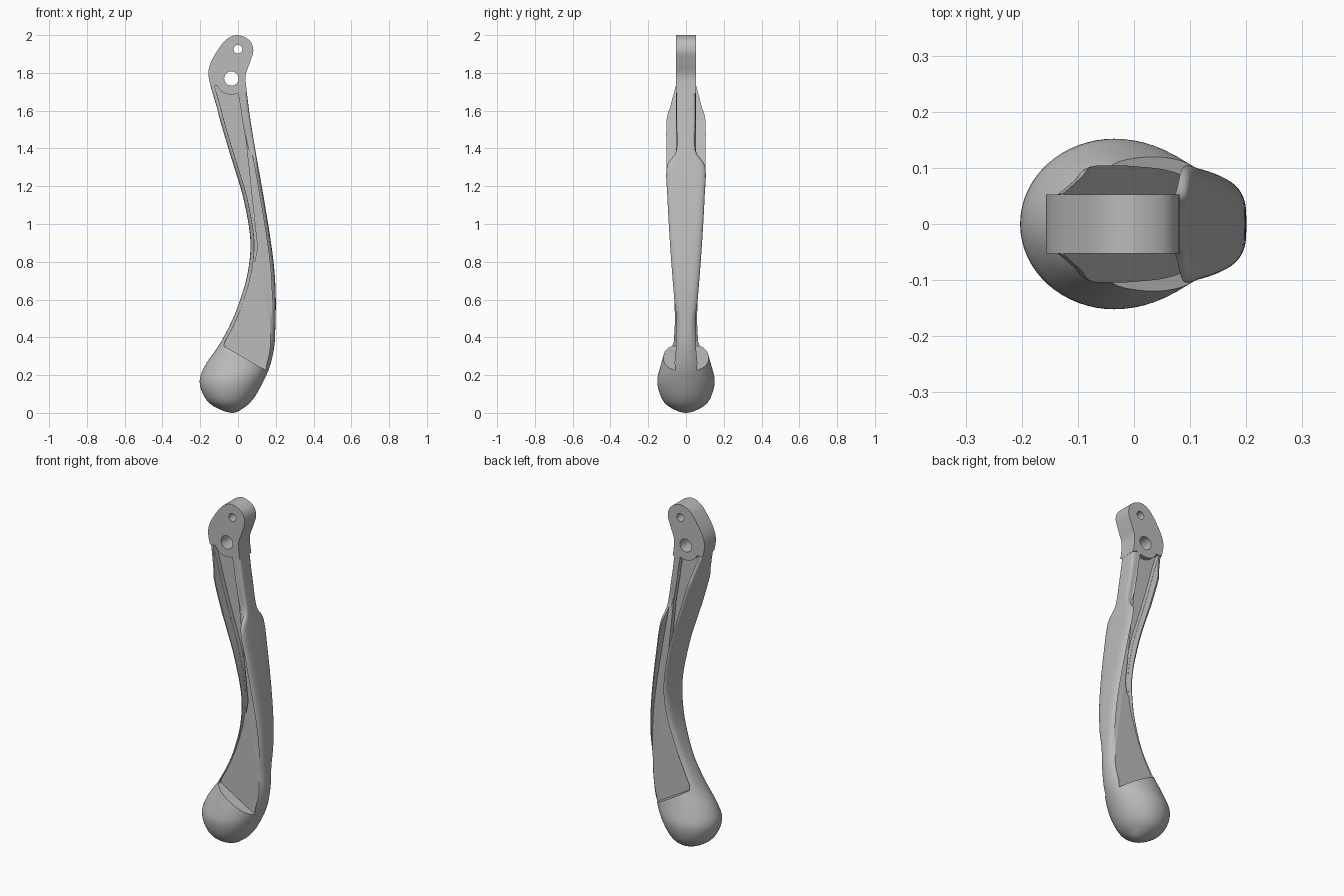
import bpy
import bmesh
from math import sin, cos, pi

cube = bpy.data.objects.get("Cube")
if cube:
    bpy.data.objects.remove(cube)

metal = bpy.data.materials.new("grey_metal")
metal.use_nodes = True
metal.diffuse_color = (0.5, 0.5, 0.5, 1)
metal.node_tree.nodes["Principled BSDF"].inputs["Base Color"].default_value = (0.5, 0.5, 0.5, 1)

HEAD_HALF = 0.053

# Lever stations: height, left edge, right edge, left half depth, right half depth, squareness
STATIONS = [
    (0.00, -.03, -.03, 0, 0, 2),
    (0.03, -.12, .035, .085, .085, 2),
    (0.08, -.175, .085, .13, .13, 2),
    (0.165, -.203, .133, .152, .152, 2),
    (0.25, -.175, .17, .137, .132, 2),
    (0.36, -.10, .193, .11, .09, 2.3),
    (0.48, -.036, .198, .078, .064, 3),
    (0.60, .012, .2, .07, .07, 4),
    (0.75, .053, .193, .08, .08, 4),
    (0.92, .065, .172, .09, .09, 4),
    (1.13, .03, .138, .1, .1, 5),
    (1.30, -.02, .108, .105, .104, 6),
    (1.39, -.048, .092, .105, .052, 8),
    (1.55, -.095, .066, .104, .052, 8),
    (1.62, -.113, .056, .085, .052, 8),
    (1.73, -.145, .043, .056, .052, 8),
]


def catmull(a, b, c, d, t):
    return tuple(q + t / 2 * (r - p + t * (2 * p - 5 * q + 4 * r - s + t * (3 * (q - r) + s - p)))
                 for p, q, r, s in zip(a, b, c, d))


def smooth_path(points, first, steps):
    """Curve through the points, with a given point before the first."""
    pts = [first] + list(points) + [points[-1]]
    out = []
    for i in range(1, len(pts) - 2):
        out += [catmull(*pts[i - 1:i + 3], k / steps) for k in range(steps)]
    return out + [points[-1]]


def finish(bm, name):
    bmesh.ops.recalc_face_normals(bm, faces=bm.faces)
    mesh = bpy.data.meshes.new(name)
    bm.to_mesh(mesh)
    bm.free()
    ob = bpy.data.objects.new(name, mesh)
    bpy.context.collection.objects.link(ob)
    mesh.materials.append(metal)
    return ob


def prisms(name, outline, spans):
    """Extrude an x-z outline across each span of depth."""
    bm = bmesh.new()
    for y0, y1 in spans:
        near = [bm.verts.new((x, y0, z)) for x, z in outline]
        far = [bm.verts.new((x, y1, z)) for x, z in outline]
        bm.faces.new(near)
        bm.faces.new(far[::-1])
        for i in range(len(near)):
            bm.faces.new((near[i - 1], near[i], far[i], far[i - 1]))
    return finish(bm, name)


def cut(target, cutter):
    cutter.hide_render = True
    mod = target.modifiers.new("cut", "BOOLEAN")
    mod.operation = "DIFFERENCE"
    mod.solver = "EXACT"
    mod.object = cutter
    bpy.context.view_layer.objects.active = target
    bpy.ops.object.modifier_apply(modifier=mod.name)
    bpy.data.objects.remove(cutter)


def soften(ob):
    bpy.ops.object.select_all(action="DESELECT")
    ob.select_set(True)
    bpy.context.view_layer.objects.active = ob
    bpy.ops.object.shade_smooth_by_angle(angle=pi / 6)


def circle(x, z, r, n=32):
    return [(x + r * cos(2 * pi * k / n), z + r * sin(2 * pi * k / n)) for k in range(n)]


# Lever body, lofted from rounded sections
z1, l1, r1, a1, b1, p1 = STATIONS[1]
rows = smooth_path(STATIONS, (z1, r1, l1, -a1, -b1, p1), 6)
SIDES = 64
bm = bmesh.new()
rings = []
for z, left, right, deep_l, deep_r, power in rows[1:]:
    ring = []
    for k in range(SIDES):
        c, s = cos(2 * pi * k / SIDES), sin(2 * pi * k / SIDES)
        u = abs(c) ** (2 / power) * (1 if c > 0 else -1)
        v = abs(s) ** (2 / power) * (1 if s > 0 else -1)
        mix = min(1, max(0, (u + 0.4) / 0.8))
        depth = deep_l + (deep_r - deep_l) * mix
        ring.append(bm.verts.new(((left + right) / 2 + u * (right - left) / 2, v * depth, z)))
    rings.append(ring)
for low, high in zip(rings, rings[1:]):
    for k in range(SIDES):
        bm.faces.new((low[k - 1], low[k], high[k], high[k - 1]))
tip = bm.verts.new((rows[0][1], 0, 0))
for k in range(SIDES):
    bm.faces.new((tip, rings[0][k], rings[0][k - 1]))
bm.faces.new(rings[-1])
lever = finish(bm, "lever_body")

# Shallow pocket on both sides, ending in a slanted wall at the knob
RIM = 0.02
left_edge = [(r[1] + RIM, r[0]) for r in rows if r[0] > 0.37]
right_edge = [(r[2] - RIM, r[0]) for r in rows if r[0] > 0.26]
top = [(right_edge[-1][0], 1.8), (left_edge[-1][0], 1.8)]
outline = [(-.075, .355), (.147, .225)] + right_edge + top + left_edge[::-1]
cut(lever, prisms("pocket_cutter", outline, [(HEAD_HALF, .3), (-.3, -HEAD_HALF)]))

# Deeper tapering pocket in the upper half
FLOOR = 0.026
inner = [(r[1] + RIM + .001, r[0]) for r in rows if r[0] > 0.78]
outer = [(min(.016 + (1.68 - z) * .108, x + .004 + (z - .78) * .12), z) for x, z in inner]
outline = outer + [(outer[-1][0], 1.8), (inner[-1][0], 1.8)] + inner[::-1]
cut(lever, prisms("deep_pocket_cutter", outline, [(FLOOR, .3), (-.3, -FLOOR)]))
soften(lever)

# Flat pivot head with a rounded top and a curved lower edge
profile = [(.043, 1.73), (.041, 1.79), (.063, 1.855), (.081, 1.92), (.06, 1.973), (0, 2),
           (-.052, 1.984), (-.09, 1.945), (-.14, 1.865), (-.157, 1.80), (-.145, 1.73)]
outline = smooth_path(profile, (.049, 1.68), 6)
boss = [(-.035 + .085 * cos(a), 1.77 + .085 * sin(a))
        for a in [pi * (1.15 + 0.55 * k / 16) for k in range(17)]]
outline += boss + [(.049, 1.69)]
head = prisms("pivot_head", outline, [(-HEAD_HALF, HEAD_HALF)])
for x, z, r in ((0, 1.925, .023), (-.035, 1.77, .038)):
    cut(head, prisms("hole_cutter", circle(x, z, r), [(-.2, .2)]))
soften(head)
